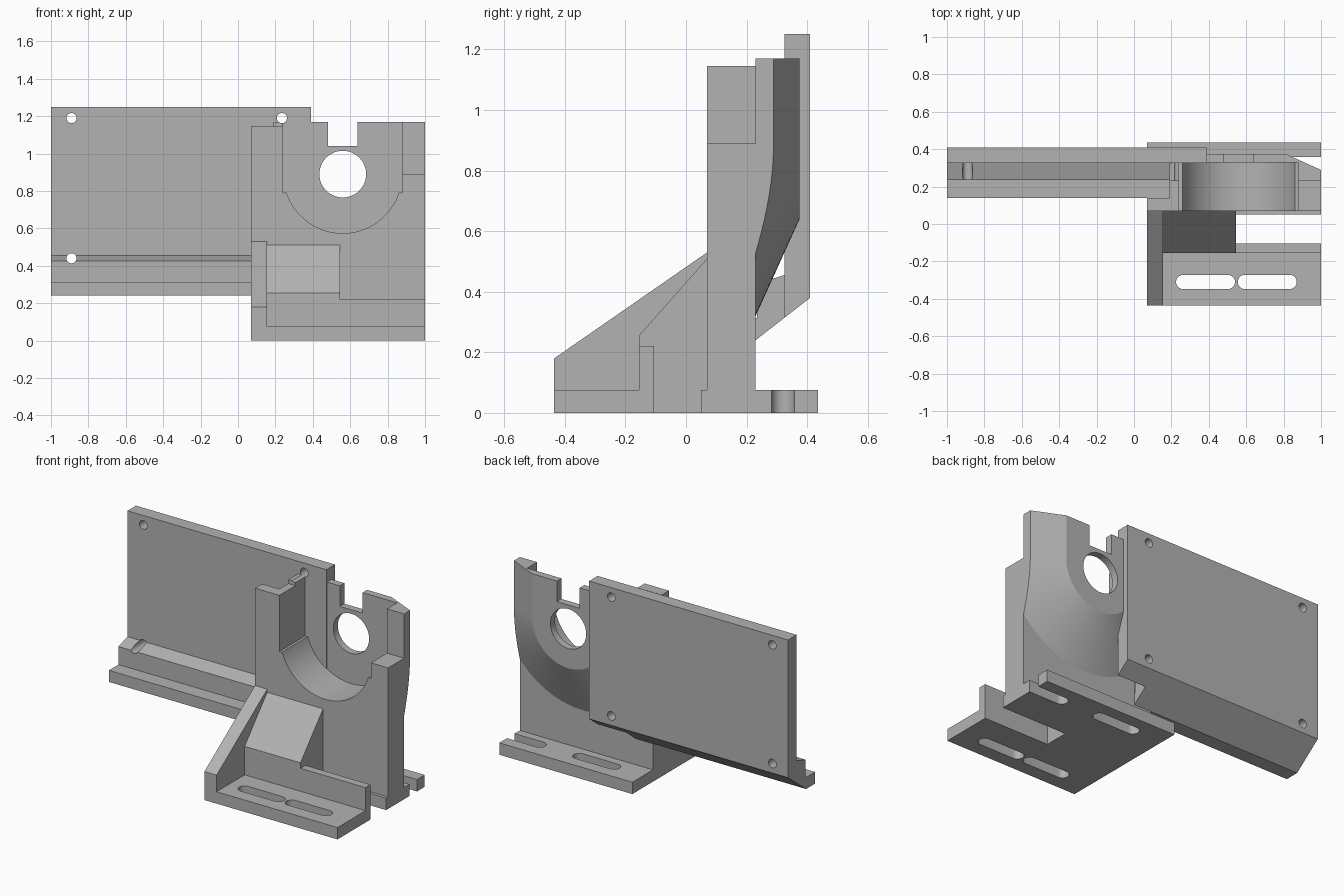
import bpy, bmesh, math
from mathutils import Vector

cube = bpy.data.objects.get("Cube")
if cube:
    bpy.data.objects.remove(cube, do_unlink=True)

GREY = (0.45, 0.45, 0.45, 1)
grey = bpy.data.materials.new("plain grey")
grey.use_nodes = True
grey.diffuse_color = GREY
grey.node_tree.nodes["Principled BSDF"].inputs["Base Color"].default_value = GREY


def make(name, bm):
    bmesh.ops.recalc_face_normals(bm, faces=bm.faces)
    mesh = bpy.data.meshes.new(name)
    bm.to_mesh(mesh)
    bm.free()
    mesh.materials.append(grey)
    ob = bpy.data.objects.new(name, mesh)
    bpy.context.collection.objects.link(ob)
    return ob


def prism(name, points, axis, lo, hi):
    """Extrude a flat outline along one axis, from lo to hi."""
    bm = bmesh.new()
    place = {"x": lambda a, b: (lo, a, b), "y": lambda a, b: (a, lo, b),
             "z": lambda a, b: (a, b, lo)}[axis]
    face = bm.faces.new([bm.verts.new(place(a, b)) for a, b in points])
    step = Vector([hi - lo if axis == k else 0 for k in "xyz"])
    new = bmesh.ops.extrude_face_region(bm, geom=[face])["geom"]
    bmesh.ops.translate(bm, vec=step,
                        verts=[v for v in new if isinstance(v, bmesh.types.BMVert)])
    return make(name, bm)


def box(name, x0, x1, y0, y1, z0, z1):
    return prism(name, [(x0, y0), (x1, y0), (x1, y1), (x0, y1)], "z", z0, z1)


def arc(cx, cy, r, start, end, n):
    return [(cx + r * math.cos(math.radians(start + (end - start) * i / n)),
             cy + r * math.sin(math.radians(start + (end - start) * i / n)))
            for i in range(n + 1)]


def combine(ob, other, operation="DIFFERENCE"):
    mod = ob.modifiers.new("cut", "BOOLEAN")
    mod.operation, mod.solver, mod.object = operation, "EXACT", other
    bpy.context.view_layer.objects.active = ob
    bpy.ops.object.modifier_apply(modifier=mod.name)
    bpy.data.objects.remove(other, do_unlink=True)


def hole(ob, x, z, r, y0, y1):
    combine(ob, prism("hole", arc(x, z, r, 0, 360, 48)[:-1], "y", y0, y1))


def slot(ob, x0, x1, y, r):
    outline = arc(x0 + r, y, r, 90, 270, 16) + arc(x1 - r, y, r, -90, 90, 16)
    combine(ob, prism("slot", outline, "z", -0.1, 0.2))


CX, CZ = 0.56, 0.89  # bore centre

# Wide rear panel with a stepped ledge along its foot
panel = prism("rear_panel", [(0.325, 0.314), (0.41, 0.38), (0.41, 1.25), (0.325, 1.25)],
              "x", -1, 0.39)
ledge = prism("panel_ledge", [(0.14, 0.24), (0.23, 0.24), (0.41, 0.38), (0.41, 0.6),
                              (0.325, 0.6), (0.325, 0.455), (0.235, 0.427),
                              (0.235, 0.313), (0.14, 0.313)], "x", -1, 0.19)
combine(panel, ledge, "UNION")
for x in (-0.89, 0.235):
    for z in (0.44, 1.19):
        hole(panel, x, z, 0.027, 0.1, 0.5)

# Upright bearing block
block = prism("bearing_block", [(0.07, 0), (1, 0), (1, CZ), (0.3, CZ),
                                (0.3, 1.145), (0.07, 1.145)], "y", 0.07, 0.23)
combine(block, box("corner_relief", 0, 0.19, 0.14, 0.3, 0.24, 1.3))

# Conical boss on the back of the block, drawn straight up to the top
bm = bmesh.new()
for r, y in ((0.57, 0.23), (0.25, 0.375)):
    ring = arc(CX, CZ, r, -180, 0, 48) + [(CX - r, 1.17), (CX + r, 1.17)]
    for x, z in ring:
        bm.verts.new((x, y, z))
bmesh.ops.convex_hull(bm, input=bm.verts)
bmesh.ops.dissolve_limit(bm, angle_limit=0.002, verts=bm.verts, edges=bm.edges)
boss = make("boss", bm)
combine(boss, box("boss_limits", 0.19, 1, 0, 0.6, 0.1, 1.4), "INTERSECT")
combine(block, boss, "UNION")

# U-shaped pocket, bore, top notch and screw clearance
pocket = [(CX - 0.32, 1.4), (CX - 0.32, 0.79)] + arc(CX, CZ, 0.316, -162, -18, 48) \
    + [(CX + 0.32, 0.79), (CX + 0.32, 1.4)]
combine(block, prism("pocket", pocket, "y", 0, 0.33))
hole(block, CX, CZ, 0.125, 0, 0.6)
combine(block, box("notch", 0.48, 0.64, 0.2, 0.6, 1.04, 1.4))
hole(block, 0.235, 1.19, 0.027, 0.1, 0.5)

# Front foot with a low upright wall and two slots
foot = prism("front_foot", [(-0.435, 0), (-0.105, 0), (-0.105, 0.22), (-0.155, 0.22),
                            (-0.155, 0.075), (-0.435, 0.075)], "x", 0.07, 1)
slot(foot, 0.225, 0.54, -0.31, 0.038)
slot(foot, 0.555, 0.87, -0.31, 0.038)

# Side gusset, sloped brace and thin toe strip
gusset = prism("side_gusset", [(-0.435, 0), (0.07, 0), (0.07, 0.53), (-0.435, 0.18)],
               "x", 0.07, 0.155)
brace = prism("sloped_brace", [(-0.155, 0), (0.07, 0), (0.07, 0.51), (-0.155, 0.255)],
              "x", 0.155, 0.545)
toe = box("toe_strip", 0.545, 1, 0.05, 0.07, 0, 0.075)
combine(foot, gusset, "UNION")
combine(foot, brace, "UNION")

# Back flange with one closed slot and one open-ended slot
flange = box("back_flange", 0.07, 1, 0.23, 0.435, 0, 0.075)
slot(flange, 0.24, 0.56, 0.32, 0.038)
slot(flange, 0.76, 1.2, 0.32, 0.038)

# Smooth round surfaces, crisp edges
for ob in (panel, block, foot, toe, flange):
    bpy.ops.object.select_all(action="DESELECT")
    ob.select_set(True)
    bpy.context.view_layer.objects.active = ob
    bpy.ops.object.shade_smooth_by_angle(angle=math.radians(20))
